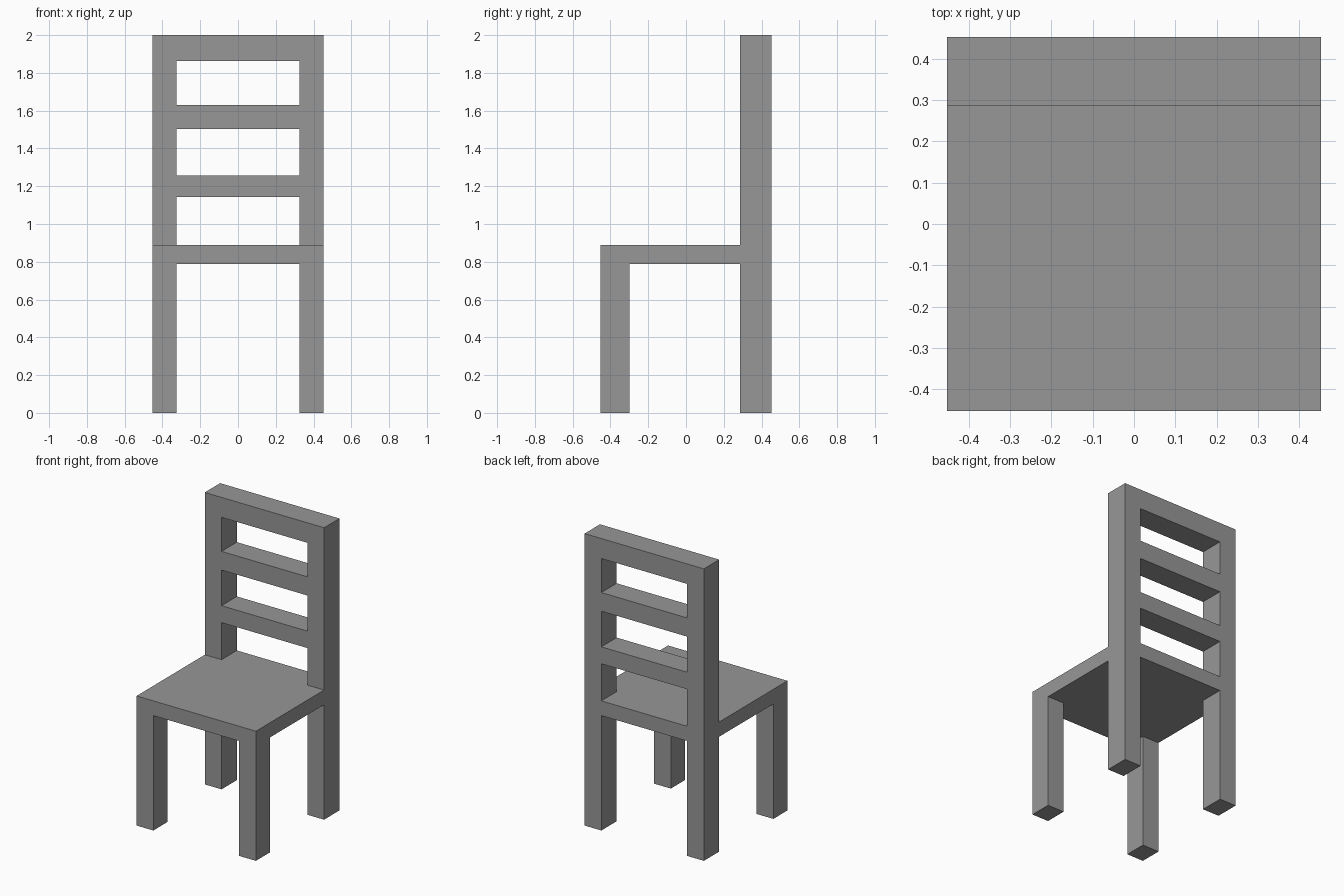
import bpy
import bmesh

cube = bpy.data.objects.get("Cube")
if cube:
    bpy.data.objects.remove(cube, do_unlink=True)

grey = bpy.data.materials.new("plain grey")
grey.use_nodes = True
colour = (0.31, 0.31, 0.31, 1)
grey.diffuse_color = colour
grey.node_tree.nodes["Principled BSDF"].inputs["Base Color"].default_value = colour

HALF = 0.452          # half width and half depth
INNER = 0.325         # inner side of legs and posts
LEG_BACK = -0.3       # rear side of the front legs
POST_FRONT = 0.286    # front side of the back posts
SEAT_LOW, SEAT_TOP = 0.787, 0.888


def box(name, x, y, z):
    """Flat-sided block spanning the given (low, high) ranges."""
    bm = bmesh.new()
    bmesh.ops.create_cube(bm, size=1)
    for v in bm.verts:
        v.co = [r[1] if c > 0 else r[0] for c, r in zip(v.co, (x, y, z))]
    mesh = bpy.data.meshes.new(name)
    bm.to_mesh(mesh)
    bm.free()
    mesh.materials.append(grey)
    obj = bpy.data.objects.new(name, mesh)
    bpy.context.collection.objects.link(obj)
    return obj


# Seat slab, in front of the back frame
box("seat", (-HALF, HALF), (-HALF, POST_FRONT), (SEAT_LOW, SEAT_TOP))

# Front legs and full-height back posts
for side, x in (("left", (INNER, HALF)), ("right", (-HALF, -INNER))):
    box(f"front_leg_{side}", x, (-HALF, LEG_BACK), (0, SEAT_LOW))
    box(f"back_post_{side}", x, (POST_FRONT, HALF), (0, 2))

# Rails between the back posts
rails = {
    "seat_rail": (SEAT_LOW, SEAT_TOP),
    "lower_back_rail": (1.142, 1.258),
    "middle_back_rail": (1.502, 1.63),
    "top_back_rail": (1.863, 2),
}
for name, z in rails.items():
    box(name, (-INNER, INNER), (POST_FRONT, HALF), z)
